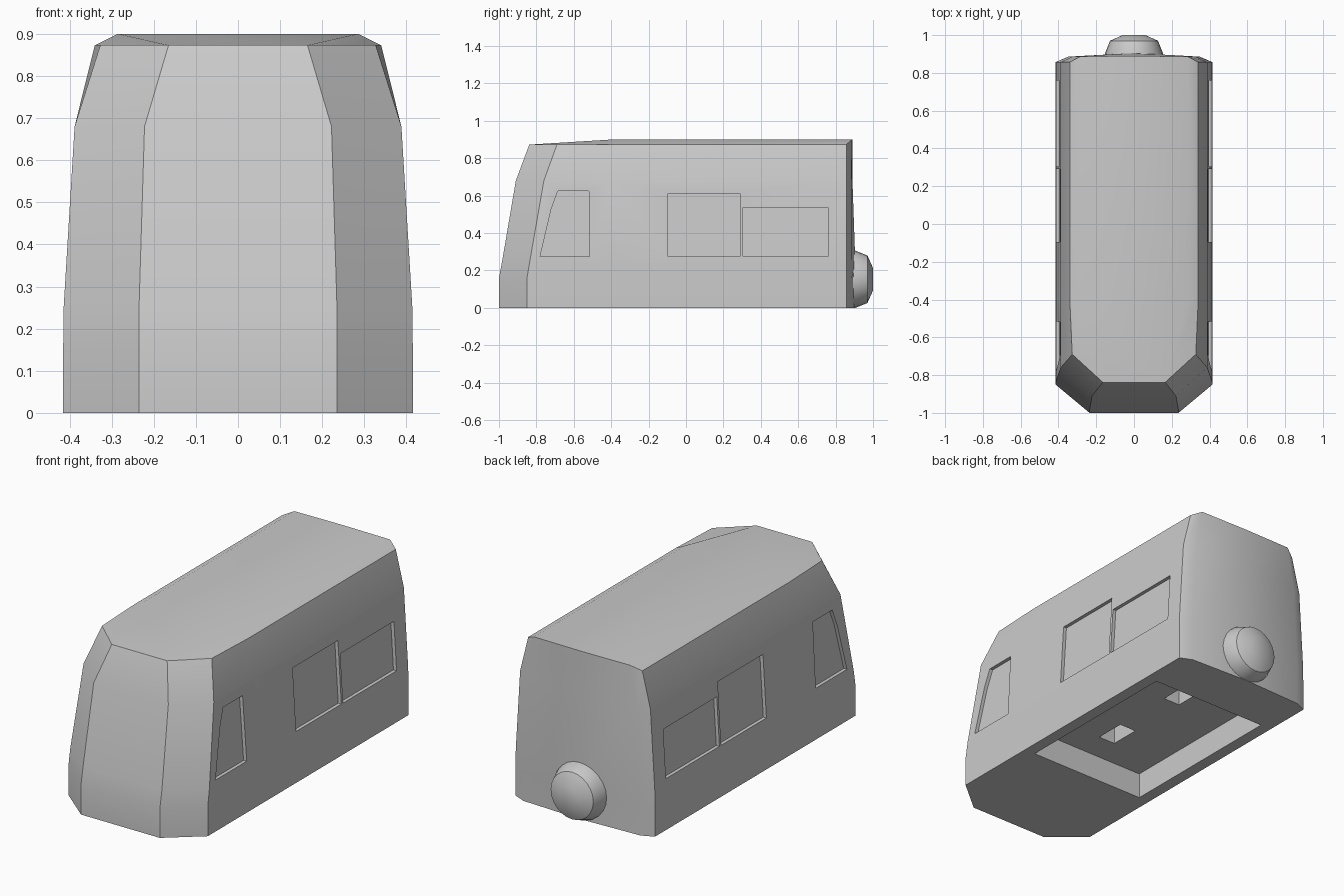
import bpy, bmesh, math

if "Cube" in bpy.data.objects:
    bpy.data.objects.remove(bpy.data.objects["Cube"], do_unlink=True)

grey = bpy.data.materials.new("plain grey")
grey.use_nodes = True
grey.diffuse_color = (0.6, 0.6, 0.6, 1)
grey.node_tree.nodes["Principled BSDF"].inputs["Base Color"].default_value = (0.6, 0.6, 0.6, 1)


def make_object(name, bm):
    bmesh.ops.recalc_face_normals(bm, faces=bm.faces)
    mesh = bpy.data.meshes.new(name)
    bm.to_mesh(mesh)
    bm.free()
    mesh.materials.append(grey)
    obj = bpy.data.objects.new(name, mesh)
    bpy.context.collection.objects.link(obj)
    return obj


def activate(obj):
    bpy.ops.object.select_all(action='DESELECT')
    obj.select_set(True)
    bpy.context.view_layer.objects.active = obj


def smooth(obj):
    activate(obj)
    bpy.ops.object.shade_smooth_by_angle(angle=math.radians(30))


def prism(bm, lower, upper):
    """Closed solid between two matching outlines."""
    a = [bm.verts.new(p) for p in lower]
    b = [bm.verts.new(p) for p in upper]
    bm.faces.new(a)
    bm.faces.new(b)
    n = len(a)
    for i in range(n):
        j = (i + 1) % n
        bm.faces.new((a[i], a[j], b[j], b[i]))


def box(bm, x0, x1, y0, y1, z0, z1):
    rect = [(x0, y0), (x1, y0), (x1, y1), (x0, y1)]
    prism(bm, [(x, y, z0) for x, y in rect], [(x, y, z1) for x, y in rect])


def cut(target, bm):
    cutter = make_object("cutter", bm)
    cutter.hide_render = True
    mod = target.modifiers.new("cut", 'BOOLEAN')
    mod.operation = 'DIFFERENCE'
    mod.solver = 'EXACT'
    mod.object = cutter
    activate(target)
    bpy.ops.object.modifier_apply(modifier=mod.name)
    bpy.data.objects.remove(cutter, do_unlink=True)


# Body shell: z, half width, nose half width, nose y, front corner y, tail y
LEVELS = [
    (0.00, 0.415, 0.235, -1.00, -0.85, 0.90),
    (0.16, 0.415, 0.235, -1.00, -0.85, 0.90),
    (0.25, 0.414, 0.235, -0.983, -0.835, 0.905),
    (0.68, 0.388, 0.222, -0.91, -0.76, 0.89),
    (0.873, 0.340, 0.165, -0.838, -0.69, 0.89),
]
bm = bmesh.new()
rings = []
for z, w, nose, nose_y, corner_y, tail_y in LEVELS:
    top = z == LEVELS[-1][0]
    crown = 0.9 if top else z
    half = [(nose, nose_y, z), (w - (0.013 if top else 0), corner_y, z),
            (w, -0.4, z), (w, 0.857, z), (w * 0.84, 0.886, crown)]
    points = half + [(0, tail_y, crown)] + [(-x, y, h) for x, y, h in reversed(half)]
    rings.append([bm.verts.new(p) for p in points])
n = len(rings[0])
for low, high in zip(rings, rings[1:]):
    for i in range(n):
        j = (i + 1) % n
        bm.faces.new((low[i], low[j], high[j], high[i]))
bm.faces.new(rings[0])

# Crowned roof
t = rings[-1]
kl = bm.verts.new((0.285, -0.4, 0.9))
kr = bm.verts.new((-0.285, -0.4, 0.9))
for face in [(t[0], t[1], t[2], kl), (t[2], t[3], t[4], kl),
             (t[10], t[9], t[8], kr), (t[8], t[7], t[6], kr),
             (t[0], kl, kr, t[10]), (kl, t[4], t[5], t[6], kr)]:
    bm.faces.new(face)
body = make_object("van_body", bm)

# Recessed side windows, following the lean of the sides
WINDOWS = [
    [(-0.78, 0.275), (-0.515, 0.275), (-0.52, 0.625), (-0.685, 0.625), (-0.72, 0.53)],
    [(-0.095, 0.275), (0.29, 0.275), (0.29, 0.612), (-0.095, 0.612)],
    [(0.305, 0.275), (0.76, 0.275), (0.76, 0.537), (0.305, 0.537)],
]
bm = bmesh.new()
for side in (-1, 1):
    for outline in WINDOWS:
        prism(bm, [(side * (0.394 - 0.062 * (z - 0.275)), y, z) for y, z in outline],
              [(side * 0.5, y, z) for y, z in outline])
cut(body, bm)

# Underside recess and the two sockets in its ceiling
bm = bmesh.new()
box(bm, -0.35, 0.35, -0.375, 0.596, -0.1, 0.14)
cut(body, bm)
bm = bmesh.new()
for y0, y1 in [(-0.217, -0.05), (0.3, 0.42)]:
    box(bm, -0.05, 0.05, y0, y1, 0.1, 0.26)
cut(body, bm)
smooth(body)

# Spare wheel: a lathed profile of radius and y
PROFILE = [(0.153, 0.87), (0.153, 0.905), (0.127, 0.97), (0.06, 1.0)]
SIDES = 24
bm = bmesh.new()
loops = []
for r, y in PROFILE:
    loops.append([bm.verts.new((r * math.cos(a), y, 0.153 + r * math.sin(a)))
                  for a in (math.tau * i / SIDES for i in range(SIDES))])
for low, high in zip(loops, loops[1:]):
    for i in range(SIDES):
        j = (i + 1) % SIDES
        bm.faces.new((low[i], low[j], high[j], high[i]))
bm.faces.new(loops[0])
bm.faces.new(loops[-1])
smooth(make_object("spare_wheel", bm))
